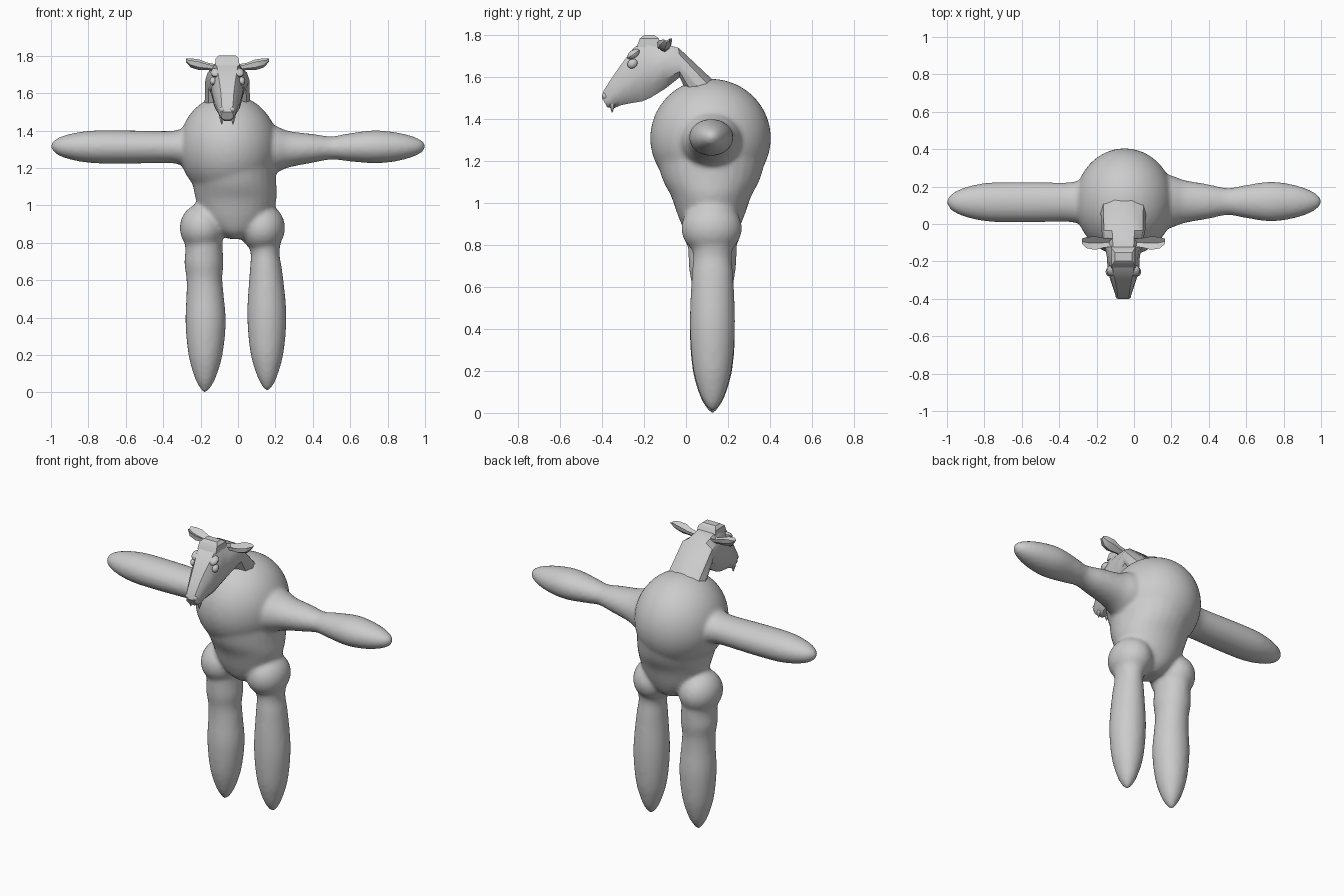
import bpy, bmesh, math
from mathutils import Vector, Matrix

cube = bpy.data.objects.get("Cube")
if cube:
    bpy.data.objects.remove(cube, do_unlink=True)

GREY = (0.6, 0.6, 0.6, 1)
mat = bpy.data.materials.new("light grey")
mat.use_nodes = True
mat.diffuse_color = GREY
mat.node_tree.nodes["Principled BSDF"].inputs["Base Color"].default_value = GREY

HEAD_X = -0.057


def finish(name, bm, angle):
    bmesh.ops.recalc_face_normals(bm, faces=bm.faces[:])
    mesh = bpy.data.meshes.new(name)
    bm.to_mesh(mesh)
    bm.free()
    mesh.materials.append(mat)
    obj = bpy.data.objects.new(name, mesh)
    bpy.context.collection.objects.link(obj)
    bpy.ops.object.select_all(action='DESELECT')
    obj.select_set(True)
    bpy.context.view_layer.objects.active = obj
    bpy.ops.object.shade_smooth_by_angle(angle=math.radians(angle))
    return obj


def bridge(bm, rings):
    """Skin a list of vertex rings and cap both ends."""
    n = len(rings[0])
    for a, b in zip(rings, rings[1:]):
        for i in range(n):
            j = (i + 1) % n
            bm.faces.new((a[i], a[j], b[j], b[i]))
    bm.faces.new(rings[0])
    bm.faces.new(rings[-1])


def spline(stations, steps=6):
    """Catmull-Rom through the stations."""
    pts = [Vector(s) for s in stations]
    pts = [pts[0]] + pts + [pts[-1]]
    out = []
    for a, b, c, d in zip(pts, pts[1:], pts[2:], pts[3:]):
        for k in range(steps):
            t = k / steps
            out.append(b + (c - a) * t / 2 + (2*a - 5*b + 4*c - d) * t*t / 2
                       + (3*b - a - 3*c + d) * t**3 / 2)
    return out + [pts[-1]]


def limb(bm, stations, along_x, centre, n=28):
    """Tube of (distance, offset, radius, depth radius) stations."""
    rings = []
    for d, off, r, ry in spline(stations):
        ring = []
        for i in range(n):
            a = math.tau * i / n
            u, y = off + max(r, .004) * math.cos(a), centre + max(ry, .004) * math.sin(a)
            ring.append(bm.verts.new((d, y, u) if along_x else (u, y, d)))
        rings.append(ring)
    bridge(bm, rings)


def ball(bm, pos, size, seg=32, tilt=0):
    m = Matrix.Translation(pos) @ Matrix.Rotation(tilt, 4, 'X') @ Matrix.Diagonal((*size, 1))
    bmesh.ops.create_uvsphere(bm, u_segments=seg, v_segments=seg // 2, radius=1, matrix=m)


# Body: chest ball, torso, hips and limbs fused into one skin
bm = bmesh.new()
ball(bm, (-.05, .117, 1.31), (.265, .288, .283), 48)
limb(bm, [(1.25, -.04, .24, .27), (1.12, -.02, .225, .235), (1.03, -.01, .215, .19),
          (.93, -.01, .18, .155), (.86, -.01, .11, .12), (.82, -.01, .04, .07)], False, .12)
for x in (-.19, .13):
    ball(bm, (x, .122, .88), (.122, .145, .13))
limb(bm, [(-.1, 1.312, .11, .13), (-.3, 1.312, .095, .113), (-.37, 1.312, .086, .105),
          (-.6, 1.312, .089, .108), (-.78, 1.313, .087, .104), (-.9, 1.314, .068, .08),
          (-.97, 1.315, .042, .048), (-1.0, 1.316, .012, .012)], True, .117)
limb(bm, [(.1, 1.3, .14, .16), (.2, 1.3, .125, .14), (.27, 1.3, .098, .115),
          (.4, 1.305, .077, .092), (.5, 1.307, .062, .072), (.58, 1.31, .073, .085),
          (.72, 1.313, .088, .106), (.83, 1.313, .08, .095), (.92, 1.314, .06, .07),
          (.98, 1.315, .034, .038), (1.0, 1.316, .012, .012)], True, .12)
limb(bm, [(.88, -.19, .105, .12), (.77, -.182, .1, .115), (.69, -.182, .105, .112),
          (.61, -.18, .096, .1), (.52, -.176, .1, .1), (.37, -.173, .108, .108),
          (.2, -.174, .091, .094), (.08, -.175, .057, .06), (.02, -.176, .026, .027),
          (0, -.176, .01, .01)], False, .126)
limb(bm, [(.9, .13, .1, .11), (.8, .14, .088, .1), (.74, .145, .077, .092),
          (.64, .15, .088, .1), (.42, .154, .105, .108), (.22, .155, .09, .094),
          (.09, .156, .055, .06), (.03, .157, .026, .028), (.01, .157, .01, .01)], False, .126)
body = finish("body", bm, 60)
remesh = body.modifiers.new("fuse", 'REMESH')
remesh.mode = 'VOXEL'
remesh.voxel_size = .012
remesh.use_smooth_shade = True
relax = body.modifiers.new("relax", 'SMOOTH')
relax.factor = .5
relax.iterations = 10

# Head and neck: sections of (top y, top z, bottom y, bottom z, top half width, half width)
bm = bmesh.new()
rings = []
for ty, tz, by, bz, wt, w in [
        (.13, 1.585, .04, 1.45, .045, .122), (-.035, 1.74, -.03, 1.6, .06, .118),
        (-.12, 1.765, -.1, 1.545, .055, .1), (-.185, 1.775, -.17, 1.502, .055, .088),
        (-.25, 1.74, -.21, 1.485, .055, .085), (-.31, 1.66, -.26, 1.477, .042, .074),
        (-.355, 1.595, -.31, 1.467, .034, .058), (-.393, 1.535, -.345, 1.452, .03, .046),
        (-.4, 1.5, -.375, 1.457, .022, .034)]:
    top, bot = Vector((0, ty, tz)), Vector((0, by, bz))
    half = [(wt, 0), (w * .88, .2), (w, .5), (w * .85, .8), (w * .4, 1)]
    ring = [(x, t) for x, t in half] + [(-x, t) for x, t in reversed(half)]
    rings.append([bm.verts.new(top.lerp(bot, t) + Vector((HEAD_X + x, 0, 0))) for x, t in ring])
bridge(bm, rings)
finish("head", bm, 35)

# Crest between the ears
bm = bmesh.new()
for z, wx, wy in [(1.745, .065, .06), (1.785, .062, .045), (1.802, .045, .022)]:
    for sx, sy in [(-1, -1), (1, -1), (1, 1), (-1, 1)]:
        bm.verts.new((HEAD_X + sx * wx, -.175 + sy * wy, z))
bmesh.ops.convex_hull(bm, input=bm.verts[:])
finish("crest", bm, 35)

for side, label in ((1, "left"), (-1, "right")):
    # Leaf-shaped ear, cupped towards the front
    bm = bmesh.new()
    rings = []
    for d, z, h, y, w in [(.05, 1.735, .02, -.1, .022), (.1, 1.743, .02, -.1, .025),
                          (.15, 1.753, .03, -.102, .036), (.195, 1.763, .026, -.1, .03),
                          (.222, 1.776, .009, -.092, .014)]:
        rings.append([bm.verts.new((HEAD_X + side * d, y + a * w, z + b * h)) for a, b in
                      [(-1, .5), (0, -.05), (1, .9), (.85, -.1), (0, -1), (-.9, -.5)]])
    bridge(bm, rings)
    finish(label + "_ear", bm, 35)

    # Eye, brow, nostril and lip point
    for name, pos, size in [("eye", (.077, -.255, 1.665), (.018, .026, .022)),
                            ("brow", (.062, -.25, 1.71), (.028, .034, .02)),
                            ("nostril", (.026, -.385, 1.51), (.016, .015, .018))]:
        bm = bmesh.new()
        ball(bm, (HEAD_X + side * pos[0], *pos[1:]), size, 12, math.radians(35))
        finish(label + "_" + name, bm, 40)
    bm = bmesh.new()
    bmesh.ops.create_cone(bm, cap_ends=True, segments=6, radius1=.002, radius2=.016, depth=.04,
                          matrix=Matrix.Translation((HEAD_X + side * .03, -.352, 1.452)))
    finish(label + "_lip_point", bm, 30)
